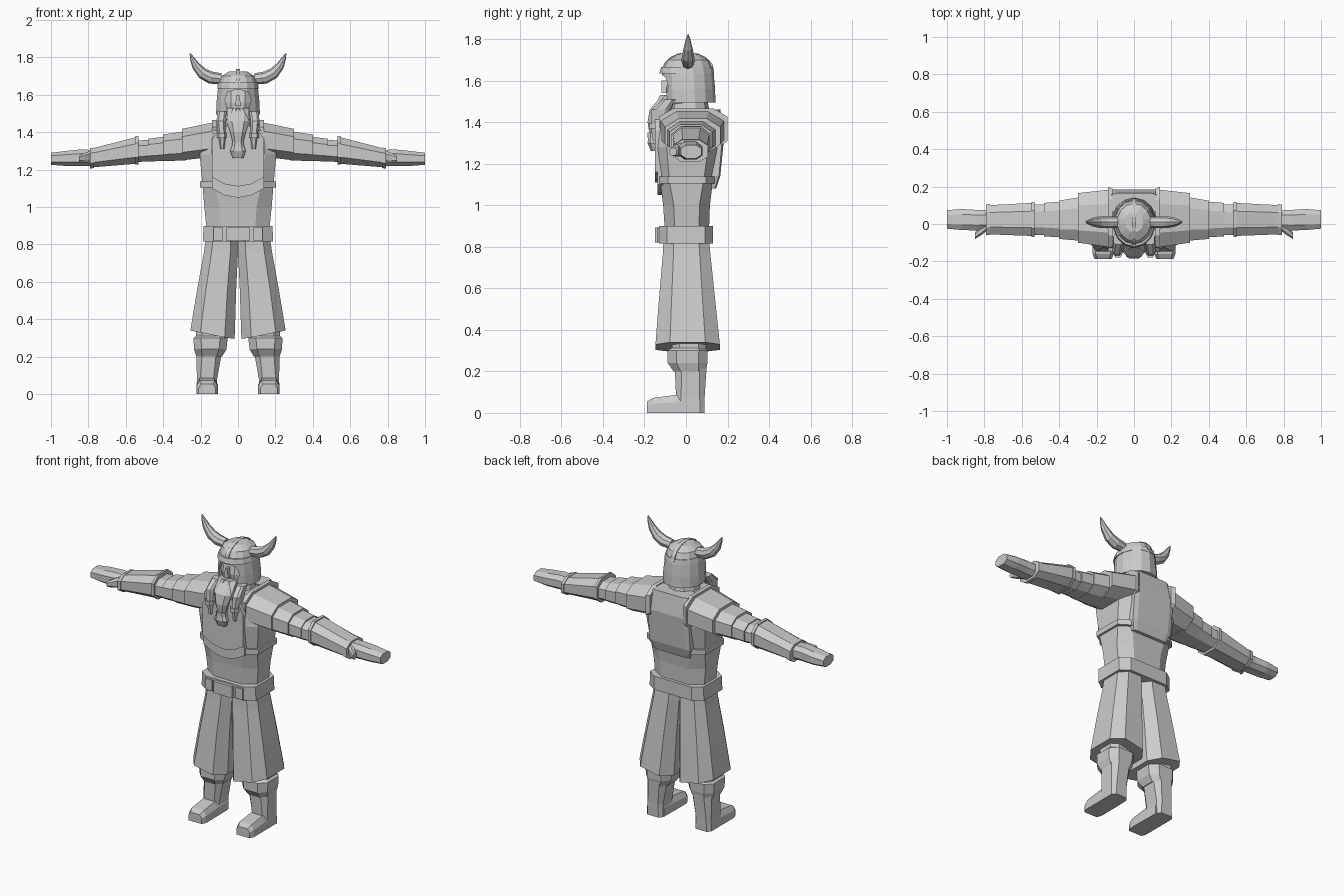
import bpy, bmesh, math
from mathutils import Vector

grey = bpy.data.materials.new("light grey")
grey.diffuse_color = (0.6, 0.6, 0.6, 1)


def finish(name, bm):
    bmesh.ops.recalc_face_normals(bm, faces=bm.faces)
    me = bpy.data.meshes.new(name)
    bm.to_mesh(me)
    bm.free()
    me.materials.append(grey)
    ob = bpy.data.objects.new(name, me)
    bpy.context.collection.objects.link(ob)
    return ob


def loft(name, rings):
    """Skin a list of equal-length rings and cap both ends."""
    bm = bmesh.new()
    vs = [[bm.verts.new(p) for p in r] for r in rings]
    n = len(vs[0])
    for a, b in zip(vs, vs[1:]):
        for i in range(n):
            j = (i + 1) % n
            bm.faces.new((a[i], a[j], b[j], b[i]))
    bm.faces.new(vs[0][::-1])
    bm.faces.new(vs[-1])
    return finish(name, bm)


def octagon(a0, a1, b0, b1, c=0.55):
    """Bevelled rectangle as eight 2D points."""
    ca, cb, ha, hb = (a0 + a1) / 2, (b0 + b1) / 2, (a1 - a0) / 2, (b1 - b0) / 2
    base = [(1, -c), (1, c), (c, 1), (-c, 1), (-1, c), (-1, -c), (-c, -1), (c, -1)]
    return [(ca + u * ha, cb + v * hb) for u, v in base]


def flat(z, x0, x1, y0, y1, c=0.55):
    return [(x, y, z) for x, y in octagon(x0, x1, y0, y1, c)]


def round_ring(z, rx, y0, y1, n=14):
    cy, ry = (y0 + y1) / 2, (y1 - y0) / 2
    return [(rx * math.sin(2 * math.pi * i / n), cy - ry * math.cos(2 * math.pi * i / n), z)
            for i in range(n)]


def plate(name, pts, y0, y1):
    """Prism from an outline in x and z."""
    return loft(name, [[(x, y, z) for x, z in pts] for y in (y0, y1)])


def both(ob):
    """Mirror a part to the other side."""
    ob.modifiers.new("mirror", 'MIRROR')
    return ob


def arm_part(name, stations, c=0.5):
    """Side section along x: (x, y0, y1, z0, z1)."""
    return both(loft(name, [[(s[0], y, z) for y, z in octagon(*s[1:], c)] for s in stations]))


# torso, neck and belt
loft("torso", [flat(0.85, -.165, .165, -.1, .11), flat(1.0, -.18, .18, -.11, .115),
               flat(1.12, -.19, .19, -.125, .13, .65), flat(1.28, -.205, .205, -.135, .15, .7),
               flat(1.41, -.17, .17, -.125, .16, .75), flat(1.45, -.13, .13, -.09, .15, .7)])
loft("neck", [round_ring(1.42, .1, -.09, .12, 10), round_ring(1.52, .075, -.06, .1, 10)])
loft("belt", [flat(.815, -.187, .187, -.13, .13, .7), flat(.9, -.185, .185, -.13, .13, .7)])
plate("belt_buckle", [(-.065, .82), (.065, .82), (.065, .892), (-.065, .892)], -.15, -.12)
both(plate("belt_stud", [(.08, .822), (.13, .822), (.13, .89), (.08, .89)], -.14, -.12))

# chest armour with curved lower edges, back armour and side straps
curve = [(-.14, .05), (-.07, .012), (0, 0), (.07, .012), (.14, .05)]
plate("lower_breastplate", [(x, 1.05 + z) for x, z in curve] + [(.14, 1.3), (-.14, 1.3)], -.138, -.09)
plate("upper_breastplate", [(x, 1.11 + z) for x, z in curve] +
      [(.14, 1.36), (.1, 1.43), (-.1, 1.43), (-.14, 1.36)], -.15, -.09)
loft("back_plate", [flat(1.08, -.12, .12, .09, .145, .8), flat(1.14, -.14, .14, .1, .165, .8),
                    flat(1.34, -.14, .14, .1, .185, .8), flat(1.46, -.12, .12, .06, .165, .8)])
loft("chest_strap", [flat(z, -.202, .202, -.13, .138, .68) for z in (1.105, 1.138)])

# skirt halves, split front and back
both(loft("skirt_half", [
    flat(.84, .0, .17, -.108, .11), flat(.76, .0, .182, -.112, .118),
    flat(.55, .01, .22, -.13, .14),
    [(x, y, .295 + max(0, x - .03) * .2) for x, y in octagon(.018, .255, -.147, .163)]]))

# legs and boots
both(loft("knee", [flat(.22, .085, .225, -.06, .09), flat(.36, .07, .225, -.07, .1)]))
both(loft("knee_cuff", [flat(.2, .085, .222, -.06, .095), flat(.24, .062, .235, -.088, .103),
                        flat(.3, .055, .238, -.088, .105), flat(.312, .07, .225, -.07, .09)]))
both(loft("boot_shaft", [flat(0, .112, .222, -.05, .088, .7), flat(.08, .112, .22, -.048, .09, .65),
                         flat(.23, .085, .222, -.055, .1)]))
both(loft("boot_toe", [
    [(.165 + u * w, y, z) for u, z in ((-1, 0), (1, 0), (1, h * .6), (.7, h), (-.7, h), (-1, h * .6))]
    for y, w, h in ((.06, .055, .09), (-.06, .057, .085), (-.16, .057, .072), (-.187, .045, .055))]))

# overlapping shoulder plates, sleeves, bracers and hands
arm_part("shoulder_rim", [(.115, -.12, .19, 1.28, 1.465), (.14, -.13, .2, 1.27, 1.465)], .6)
arm_part("shoulder_plate", [(.12, -.125, .185, 1.27, 1.455), (.3, -.1, .165, 1.25, 1.418)])
arm_part("upper_sleeve", [(.28, -.09, .145, 1.25, 1.405), (.4, -.08, .125, 1.245, 1.388)])
arm_part("middle_sleeve", [(.38, -.072, .12, 1.248, 1.378), (.48, -.066, .113, 1.243, 1.365)])
arm_part("elbow", [(.46, -.06, .105, 1.245, 1.36), (.56, -.06, .105, 1.24, 1.355)])
arm_part("bracer", [(.54, -.064, .113, 1.232, 1.375), (.785, -.055, .1, 1.212, 1.312)])
arm_part("bracer_upper_band", [(.532, -.07, .118, 1.228, 1.381), (.548, -.07, .118, 1.227, 1.379)])
arm_part("bracer_lower_band", [(.77, -.06, .106, 1.208, 1.319), (.79, -.06, .105, 1.207, 1.315)])
arm_part("hand", [(.77, -.03, .075, 1.22, 1.305), (.84, -.035, .075, 1.22, 1.308),
                  (.92, -.032, .08, 1.22, 1.3), (1.0, -.025, .074, 1.226, 1.29)])
arm_part("thumb", [(.79, -.04, .02, 1.235, 1.3), (.82, -.062, -.015, 1.235, 1.29),
                   (.85, -.08, -.045, 1.24, 1.275)])

# helmet with arched face opening, crest and brow
dome = loft("helmet", [round_ring(z, r, a, b) for z, r, a, b in (
    (1.495, .12, -.11, .142), (1.56, .118, -.115, .14), (1.65, .108, -.115, .132),
    (1.7, .09, -.09, .11), (1.725, .05, -.045, .065))])
arch = [(-.058, 1.44), (.058, 1.44), (.058, 1.53), (.07, 1.57), (.055, 1.615), (.02, 1.625),
        (-.02, 1.625), (-.055, 1.615), (-.07, 1.57), (-.058, 1.53)]
cutter = plate("face_cutter", arch, -.2, -.06)
cutter.hide_render = True
cutter.hide_viewport = True
cut = dome.modifiers.new("face opening", 'BOOLEAN')
cut.object, cut.solver = cutter, 'EXACT'
loft("face", [flat(z, -.07, .07, y, .02) for z, y in ((1.49, -.085), (1.56, -.095), (1.63, -.08))])
plate("nose", [(-.016, 1.54), (.016, 1.54), (.007, 1.6), (-.007, 1.6)], -.118, -.07)
loft("helmet_band", [round_ring(z, r, a, b) for z, r, a, b in (
    (1.635, .114, -.128, .136), (1.665, .108, -.12, .13))])
loft("helmet_crest", [[(x, .01 + s * r * math.cos(t), 1.65 + .087 * math.sin(t))
                       for x, s in ((-.012, 1), (.012, 1), (.012, .7), (-.012, .7))]
                      for r, t in [(.125, math.pi * i / 8) for i in range(9)]])

# horns: tapered tubes along a bent path
path = [(.09, 1.685, .03), (.145, 1.692, .033), (.19, 1.715, .03), (.225, 1.755, .022),
        (.245, 1.795, .012), (.256, 1.822, .003)]
rings = []
for i, (x, z, r) in enumerate(path):
    a, b = path[max(i - 1, 0)], path[min(i + 1, len(path) - 1)]
    d = Vector((b[0] - a[0], 0, b[1] - a[1])).normalized()
    up = Vector((-d.z, 0, d.x))
    rings.append([Vector((x, .01, z)) + r * (math.cos(t) * up + math.sin(t) * Vector((0, 1, 0)))
                  for t in [math.tau * k / 8 for k in range(8)]])
both(loft("horn", rings))

# beard: moustache, central lock with tied end, and side braids
both(loft("moustache", [flat(1.53, .0, .03, -.125, -.07), flat(1.47, .02, .065, -.15, -.08),
                        flat(1.38, .05, .07, -.15, -.11)]))
loft("beard", [flat(1.53, -.06, .06, -.115, -.05), flat(1.46, -.06, .06, -.175, -.07),
               flat(1.4, -.042, .042, -.185, -.1), flat(1.335, -.025, .025, -.175, -.12)])
loft("beard_tie", [flat(1.35, -.03, .03, -.185, -.12), flat(1.325, -.033, .033, -.185, -.12)])
loft("beard_tip", [flat(1.335, -.03, .03, -.18, -.13), flat(1.3, -.042, .042, -.185, -.13),
                   flat(1.262, -.028, .028, -.17, -.13)])
both(loft("braid", [flat(1.51, .06, .11, -.11, -.05), flat(1.46, .068, .115, -.165, -.08),
                    flat(1.38, .066, .105, -.17, -.11), flat(1.31, .072, .095, -.16, -.12)]))
both(loft("braid_ring", [flat(z, .062, .112, -.178, -.1) for z in (1.395, 1.37)]))
